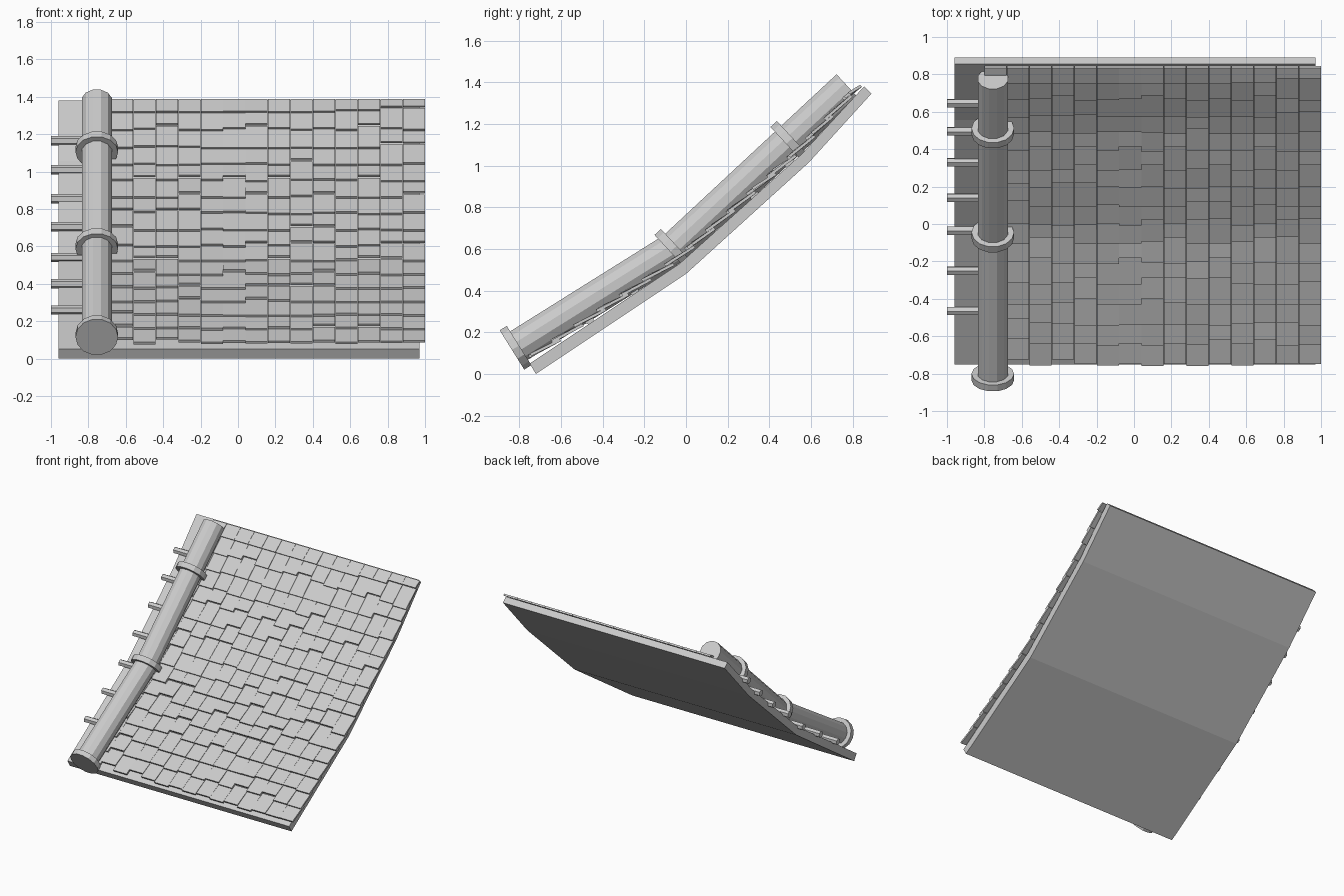
import bpy, bmesh, math, random
from mathutils import Vector

if "Cube" in bpy.data.objects:
    bpy.data.objects.remove(bpy.data.objects["Cube"])

random.seed(4)
grey = bpy.data.materials.new("plain grey")
grey.diffuse_color = (0.6, 0.6, 0.6, 1)
grey.use_nodes = True
grey.node_tree.nodes["Principled BSDF"].inputs["Base Color"].default_value = grey.diffuse_color


def make(name, bm):
    bmesh.ops.recalc_face_normals(bm, faces=bm.faces)
    me = bpy.data.meshes.new(name)
    bm.to_mesh(me)
    bm.free()
    me.materials.append(grey)
    ob = bpy.data.objects.new(name, me)
    bpy.context.collection.objects.link(ob)
    return ob


def prism(bm, profile, x0, x1):
    """Closed (y, z) outline extruded along x."""
    a = [bm.verts.new((x0, y, z)) for y, z in profile]
    b = [bm.verts.new((x1, y, z)) for y, z in profile]
    n = len(profile)
    bm.faces.new(a)
    bm.faces.new(b[::-1])
    for i in range(n):
        j = (i + 1) % n
        bm.faces.new((a[i], b[i], b[j], a[j]))


def tube(bm, x, path, radius, sides):
    """Round bar along a (y, z) path, with mitred joints."""
    pts = [Vector(p) for p in path]
    rings = []
    for i, p in enumerate(pts):
        d1 = (pts[max(i, 1)] - pts[max(i, 1) - 1]).normalized()
        k = min(i, len(pts) - 2)
        d2 = (pts[k + 1] - pts[k]).normalized()
        d = (d1 + d2).normalized()
        n = Vector((-d.y, d.x)) / d.dot(d1)
        ring = []
        for j in range(sides):
            t = 2 * math.pi * (j + 0.5) / sides
            q = p + n * radius * math.cos(t)
            ring.append(bm.verts.new((x + radius * math.sin(t), q.x, q.y)))
        rings.append(ring)
    bm.faces.new(rings[0])
    bm.faces.new(rings[-1][::-1])
    for a, b in zip(rings, rings[1:]):
        for j in range(sides):
            k = (j + 1) % sides
            bm.faces.new((a[j], a[k], b[k], b[j]))


# curved roof slab
under = [(-0.72, 0.0), (0.0, 0.48), (0.59, 1.015), (0.89, 1.345)]
top = [(-0.75, 0.05), (-0.03, 0.53), (0.555, 1.055), (0.855, 1.38)]
bm = bmesh.new()
prism(bm, under + top[::-1], -0.96, 0.97)
make("roof_slab", bm)


def on_roof(s, h):
    """Point at distance s up the slope and height h above the slab."""
    for i in range(3):
        a, b = Vector(top[i]), Vector(top[i + 1])
        length = (b - a).length
        if s <= length or i == 2:
            d = (b - a) / length
            return a + d * s + Vector((-d.y, d.x)) * h
        s -= length


# overlapping shingles with uneven lower edges
bm = bmesh.new()
WIDTH, STEP, THICK = 0.12, 0.131, 0.014
for row in range(16):
    for col in range(15):
        s0 = 0.015 + row * STEP + random.choice((0, 0, 0.012, 0.04))
        s1 = min(0.015 + row * STEP + 0.17, 2.085)
        x0 = -0.80 + col * WIDTH
        lift = 0.024 + random.uniform(-0.003, 0.003)
        outline = [on_roof(s0, lift), on_roof(s1, 0.006),
                   on_roof(s1, 0.006 + THICK), on_roof(s0, lift + THICK)]
        prism(bm, outline, x0 + 0.001, x0 + WIDTH - 0.001)
make("shingles", bm)

# bent edge pole
X = -0.755
p0, p1, p2 = Vector((-0.835, 0.115)), Vector((-0.06, 0.60)), Vector((0.777, 1.379))
d1, d2 = (p1 - p0).normalized(), (p2 - p1).normalized()
bm = bmesh.new()
tube(bm, X, [p0 + d1 * 0.02, p1, p2], 0.083, 12)
make("edge_pole", bm)

# end cap and two collars
bm = bmesh.new()
tube(bm, X, [p0, p0 + d1 * 0.04], 0.114, 14)
make("pole_end_cap", bm)
for i, along in enumerate((0.0, 0.76)):
    c = p1 + d2 * along
    bm = bmesh.new()
    tube(bm, X, [c - d2 * 0.021, c + d2 * 0.021], 0.114, 14)
    make(f"pole_collar_{i + 1}", bm)

# cross pegs sticking out of the side
pegs = [(-0.465, 0.26), (-0.25, 0.40), (-0.035, 0.54), (0.14, 0.705),
        (0.33, 0.855), (0.495, 1.01), (0.645, 1.165)]
bm = bmesh.new()
for y, z in pegs:
    outline = [(y + 0.025 * math.cos(k * math.pi / 3 + 0.6),
                z + 0.025 * math.sin(k * math.pi / 3 + 0.6)) for k in range(6)]
    prism(bm, outline, -1.0, -0.72)
make("side_pegs", bm)
